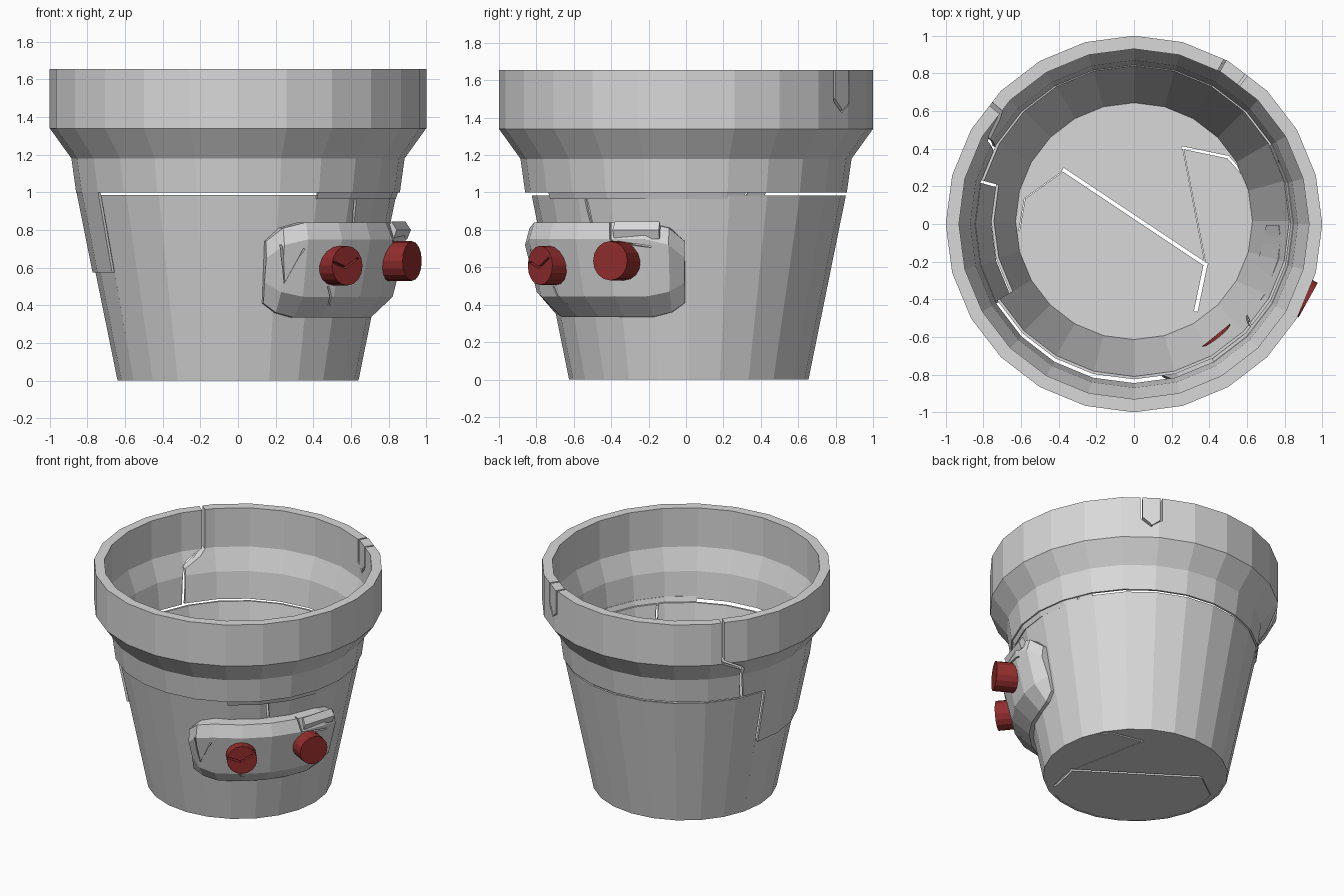
import bpy, bmesh, math
from mathutils import Vector, Matrix

cube = bpy.data.objects.get("Cube")
if cube:
    bpy.data.objects.remove(cube, do_unlink=True)


def material(name, rgb):
    m = bpy.data.materials.new(name)
    m.use_nodes = True
    m.diffuse_color = (*rgb, 1)
    for n in m.node_tree.nodes:
        if n.type == 'BSDF_PRINCIPLED':
            n.inputs["Base Color"].default_value = (*rgb, 1)
    return m


GREY = material("clay grey", (0.69, 0.69, 0.69))
RED = material("dull red", (0.29, 0.026, 0.026))


def polar(r, deg, z):
    a = math.radians(deg)
    return Vector((r * math.cos(a), r * math.sin(a), z))


def make(name, bm, mat):
    bmesh.ops.recalc_face_normals(bm, faces=bm.faces[:])
    if bm.calc_volume(signed=True) < 0:
        bmesh.ops.reverse_faces(bm, faces=bm.faces[:])
    me = bpy.data.meshes.new(name)
    bm.to_mesh(me)
    bm.free()
    me.materials.append(mat)
    ob = bpy.data.objects.new(name, me)
    bpy.context.collection.objects.link(ob)
    return ob


def loft(name, rings, mat=GREY):
    """Skin matching rings of points and cap both ends."""
    bm = bmesh.new()
    rows = [[bm.verts.new(p) for p in ring] for ring in rings]
    n = len(rows[0])
    for a, b in zip(rows, rows[1:]):
        for i in range(n):
            j = (i + 1) % n
            bm.faces.new((a[i], a[j], b[j], b[i]))
    bm.faces.new(rows[0])
    bm.faces.new(rows[-1])
    return make(name, bm, mat)


def sweep(name, profile, start, end):
    """Turn a closed (r, z) profile part of the way round in 15 degree facets."""
    return loft(name, [[polar(r, a, z) for r, z in profile] for a in range(start, end + 1, 15)])


def area(mesh):
    return sum(p.area for p in mesh.polygons)


def cut(ob, cutter):
    """Subtract a cutter; keep the uncut part if the slot would destroy it."""
    cutter.hide_render = True
    before = ob.data.copy()
    mod = ob.modifiers.new("cut", 'BOOLEAN')
    mod.operation = 'DIFFERENCE'
    mod.solver = 'EXACT'
    mod.object = cutter
    bpy.context.view_layer.objects.active = ob
    bpy.ops.object.modifier_apply(modifier=mod.name)
    if area(ob.data) < 0.8 * area(before):
        ob.data = before
    else:
        bpy.data.meshes.remove(before)
    bpy.data.objects.remove(cutter, do_unlink=True)


def crack(parts, path, width, r0=0.55, r1=1.15):
    """Cut a thin slot along a path of (degrees, height) points."""
    k = math.radians(1) * 0.85
    flat = [Vector((a * k, z)) for a, z in path]
    rings = []
    for i, p in enumerate(flat):
        d = Vector((0, 0))
        if i:
            d += (p - flat[i - 1]).normalized()
        if i < len(flat) - 1:
            d += (flat[i + 1] - p).normalized()
        side = Vector((-d.y, d.x)).normalized() * width / 2
        u, v = p + side, p - side
        rings.append([polar(r0, u.x / k, u.y), polar(r1, u.x / k, u.y),
                      polar(r1, v.x / k, v.y), polar(r0, v.x / k, v.y)])
    for ob in parts:
        cut(ob, loft("crack_cutter", rings))


def floor_crack(ob, path, width):
    pts = [Vector(p) for p in path]
    for p, q in zip(pts, pts[1:]):
        d = (q - p).normalized() * width / 2
        s = Vector((-d.y, d.x))
        ends = [p - d + s, q + d + s, q + d - s, p - d - s]
        cut(ob, loft("floor_cutter", [[(e.x, e.y, z) for e in ends] for z in (-0.1, 0.1)]))


# Upper collar with its thick rim, in two halves
RIM = [(0.86, 1.0), (0.885, 1.18), (1, 1.34), (1, 1.655), (0.93, 1.655),
       (0.93, 1.51), (0.93, 1.36), (0.87, 1.2), (0.845, 1.0)]
rim_front = sweep("rim_front", RIM, -135, 45)
rim_back = sweep("rim_back", RIM, 45, 225)
TOP = 1.7
crack([rim_front], [(-96, TOP), (-96, 1.34), (-106, 1.19), (-112, 0.97)], 0.02)
crack([rim_front], [(-39, TOP), (-38, 1.37), (-41, 1.25), (-56, 1.25), (-63, 1.16), (-68, 0.97)], 0.02)
crack([rim_front, rim_back], [(50, TOP), (50, 1.34), (37, 1.18), (31, 0.97)], 0.03)
crack([rim_back], [(140, TOP), (140, 1.36), (150, 1.25), (152, 0.97)], 0.02)
crack([rim_back], [(207, TOP), (203, 1.5), (206, 1.34), (200, 1.2)], 0.02)
crack([rim_front], [(-10, 0.97), (-3, 1.2), (12, 1.42), (28, 1.18), (24, 0.97)], 0.008)
crack([rim_front], [(-36, 1.17), (-21, 1.43), (1, 1.43)], 0.006)
crack([rim_back], [(53, TOP), (53, 1.5), (57, 1.43), (61, 1.48), (61, TOP)], 0.012)

# Tapered lower wall, shorter where a piece has come loose
wall_front = sweep("lower_wall_front", [(0.64, 0), (0.84, 0.985), (0.825, 0.985), (0.625, 0)], -150, 30)
wall_back = sweep("lower_wall_back", [(0.64, 0), (0.84, 0.985), (0.825, 0.985), (0.625, 0)], 30, 165)
wall_low = sweep("lower_wall_low", [(0.64, 0), (0.759, 0.585), (0.744, 0.585), (0.625, 0)], 165, 210)
crack([wall_front], [(24, 1.02), (17.5, 0.82), (28, 0.3), (28, 0.03)], 0.025)
crack([wall_front], [(11, 1.02), (5, 0.85), (4, 0.4), (-3, 0.03)], 0.01)
crack([wall_front], [(-72, 0.36), (-68, 0.17), (-46, 0.17), (-40, 0.36)], 0.008)
crack([wall_front], [(-52, 0.03), (-48, 0.15)], 0.008)
crack([wall_front], [(-42, 1.02), (-40, 0.8)], 0.01)
for part in (wall_front, wall_back, wall_low):
    part.location.y = 0.015

# Loose wall pieces: one pushed outward, one bridging the gap below the collar
shard = sweep("loose_shard", [(0.773, 0.575), (0.858, 1.0), (0.843, 1.0), (0.758, 0.575)], 165, 210)
bridge = sweep("gap_bridge", [(0.838, 0.965), (0.857, 1.02), (0.845, 1.02), (0.826, 0.965)], -60, 30)
crack([bridge], [(24, 1.05), (21, 0.93)], 0.025)

# Broken floor
disc = [polar(0.632, a, 0) for a in range(0, 360, 15)]
floor = loft("floor", [[p + Vector((0, 0, z)) for p in disc] for z in (0.002, 0.02)])
floor_crack(floor, [(-0.37, 0.27), (0.38, -0.23), (0.33, -0.47)], 0.02)
floor_crack(floor, [(0.26, 0.39), (0.5, 0.34), (0.58, 0.25)], 0.014)
floor_crack(floor, [(-0.37, 0.27), (-0.58, 0.12), (-0.61, -0.05)], 0.004)
floor_crack(floor, [(0.26, 0.39), (0.38, -0.23)], 0.003)
floor.location.y = 0.015


# Bulging band across the front corner, chamfered at both ends
def section(deg, bulge, lo, hi):
    low, high = 0.64 + 0.2 * lo, 0.64 + 0.2 * hi
    prof = [(low - 0.02, lo), (low + 0.02, lo), (low + 0.14 * bulge, lo + 0.11),
            (high + 0.11 * bulge, hi - 0.09), (high + 0.08 * bulge, hi), (high - 0.02, hi)]
    return [polar(r, deg, z) for r, z in prof]


half = [(-39.5, 0.35, 0.41, 0.74), (-34, 0.85, 0.36, 0.81), (-26, 1, 0.335, 0.84), (-13, 1, 0.335, 0.84)]
spans = half + [(0, 1, 0.335, 0.84)] + [(-d, b, lo, hi) for d, b, lo, hi in reversed(half)]
band = loft("band", [section(d - 40, b, lo, hi) for d, b, lo, hi in spans])
crack([band], [(-75, 0.72), (-73, 0.52), (-67, 0.7)], 0.01, 0.82)
crack([band], [(-56, 0.5), (-53, 0.4), (-45, 0.4)], 0.008, 0.8)
crack([band], [(-28, 0.9), (-26, 0.74), (-12, 0.71)], 0.008, 0.85)

# Small chip on the band's upper edge
chip = loft("band_chip", [[polar(r, a, z) for r, z in
            [(0.86, 0.79), (0.91, 0.75), (0.93, 0.80), (0.9, 0.845)]] for a in (-25, -9)])


# Round studs
def stud(name, start, end, z):
    a, b = Vector((*start, z)), Vector((*end, z))
    axis = b - a
    bm = bmesh.new()
    bmesh.ops.create_cone(bm, cap_ends=True, segments=16, radius1=0.105, radius2=0.105,
                          depth=axis.length)
    turn = axis.to_track_quat('Z', 'Y').to_matrix().to_4x4()
    bmesh.ops.transform(bm, matrix=Matrix.Translation((a + b) / 2) @ turn, verts=bm.verts)
    return make(name, bm, RED)


front_stud = stud("front_stud", (0.43, -0.595), (0.58, -0.78), 0.61)
crack([front_stud], [(-59, 0.63), (-54, 0.6), (-49, 0.65)], 0.012, 0.94)
side_stud = stud("side_stud", (0.79, -0.33), (0.925, -0.405), 0.635)
